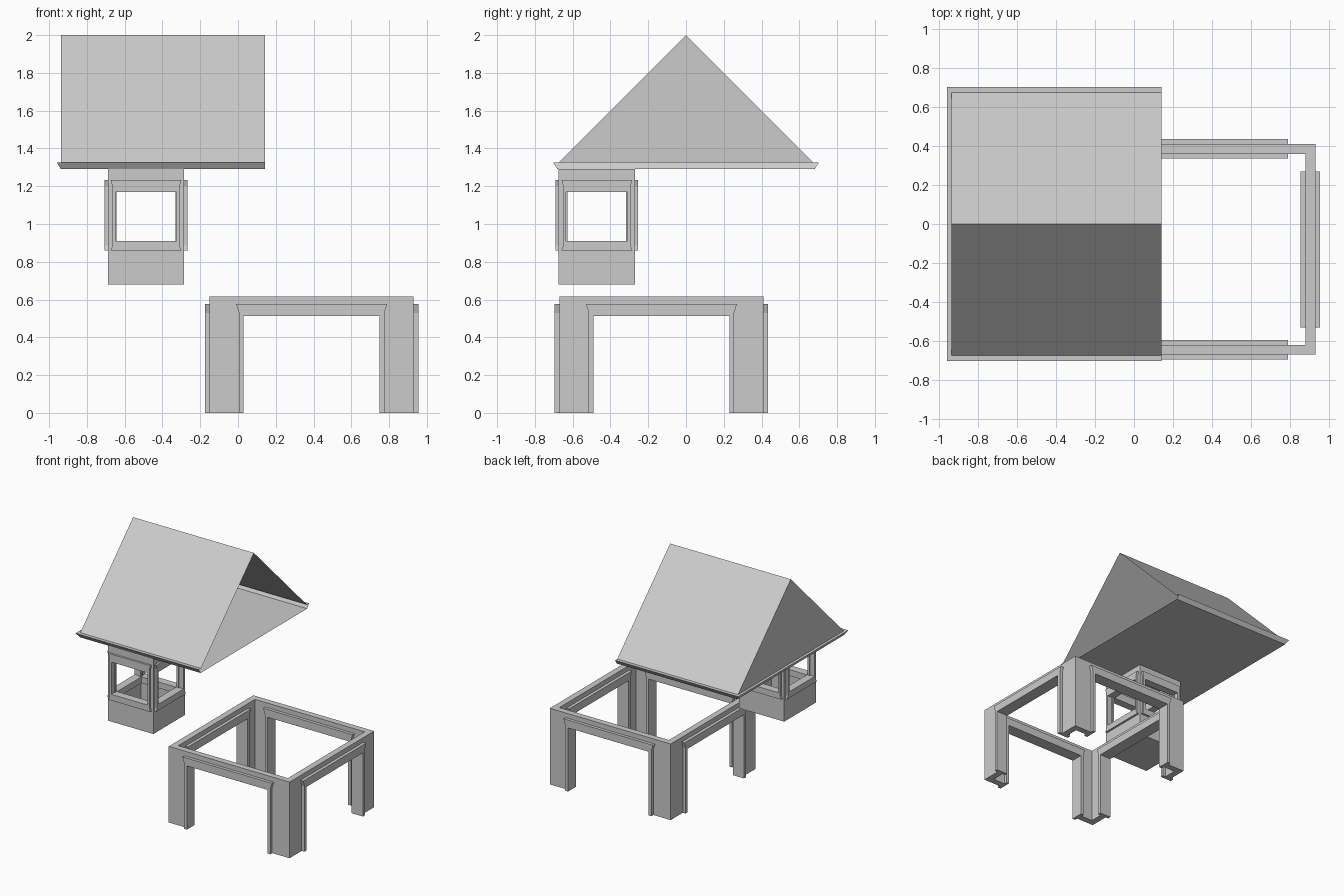
import bpy
from mathutils import Matrix, Vector
from math import pi

if "Cube" in bpy.data.objects:
    bpy.data.objects.remove(bpy.data.objects["Cube"])

stone = bpy.data.materials.new("plain grey")
stone.diffuse_color = (0.6, 0.6, 0.6, 1)
stone.use_nodes = True
stone.node_tree.nodes["Principled BSDF"].inputs["Base Color"].default_value = stone.diffuse_color


def make(name, verts, faces):
    me = bpy.data.meshes.new(name)
    me.from_pydata(verts, [], faces)
    me.materials.append(stone)
    ob = bpy.data.objects.new(name, me)
    bpy.context.collection.objects.link(ob)
    return ob


def band(name, center, outer, inner, d0, d1, closed=False, miter=0):
    """Flat strip between two outlines, thick from d0 to d1, repeated on four sides."""
    n = len(outer)
    verts = []
    for d in (d1, d0):
        for pts in (outer, inner):
            for u, z in pts:
                if miter and abs(u) == miter:
                    u = d if u > 0 else -d      # mitred corner
                verts.append(Vector((u, -d, z)))
    fo, fi, bo, bi = 0, n, 2 * n, 3 * n
    faces = []
    for i in range(n if closed else n - 1):
        j = (i + 1) % n
        faces.append((fo + i, fi + i, fi + j, fo + j))
        faces.append((bo + i, bo + j, bi + j, bi + i))
        faces.append((fi + i, bi + i, bi + j, fi + j))
        if not (miter and outer[i][0] == outer[j][0]):
            faces.append((fo + i, fo + j, bo + j, bo + i))
    if not closed:
        for i, flip in ((0, False), (n - 1, True)):
            f = (fo + i, bo + i, bi + i, fi + i)
            faces.append(f[::-1] if flip else f)
    for k, side in enumerate(("front", "right", "back", "left")):
        m = Matrix.Translation((*center, 0)) @ Matrix.Rotation(k * pi / 2, 4, 'Z')
        make(f"{side}_{name}", [m @ v for v in verts], faces)


# open portico: four walls with wide doorways and raised door frames
c = (0.39, -0.13)
h = 0.54
band("portico_wall", c,
     [(-h, 0), (-h, .615), (h, .615), (h, 0)],
     [(-.365, 0), (-.365, .52), (.365, .52), (.365, 0)], h - .05, h, miter=h)
band("door_frame", c,
     [(-.385, 0), (-.385, .53), (-.4, .577), (.4, .577), (.385, .53), (.385, 0)],
     [(-.36, 0), (-.36, .49), (-.36, .514), (.36, .514), (.36, .49), (.36, 0)],
     h - .075, h + .025)

# small turret: four walls with windows and raised window frames
c = (-0.487, -0.472)
h = 0.202
band("turret_wall", c,
     [(-h, .68), (-h, 1.29), (h, 1.29), (h, .68)],
     [(-.167, .905), (-.167, 1.175), (.167, 1.175), (.167, .905)],
     h - .03, h, closed=True, miter=h)
band("window_frame", c,
     [(-.188, .86), (-.178, .885), (-.178, 1.2), (-.188, 1.234),
      (.188, 1.234), (.178, 1.2), (.178, .885), (.188, .86)],
     [(-.162, .91), (-.162, .93), (-.162, 1.15), (-.162, 1.17),
      (.162, 1.17), (.162, 1.15), (.162, .93), (.162, .91)],
     h - .047, h + .017, closed=True)
make("turret_bottom", [(c[0] + x * h, c[1] + y * h, .68)
                       for x, y in ((-1, -1), (-1, 1), (1, 1), (1, -1))], [(0, 1, 2, 3)])

# roof shell: gable on the left, open on the right
xl, xr = -0.937, 0.142
make("roof",
     [(xl, -.675, 1.325), (xl, .675, 1.325), (xl, 0, 2),
      (xr, -.675, 1.325), (xr, .675, 1.325), (xr, 0, 2)],
     [(0, 3, 5, 2), (4, 1, 2, 5), (0, 2, 1)])

# flared eaves band with ledge and flat soffit
v = []
for lx, y, z in ((xl, .675, 1.325), (xl - .022, .703, 1.325), (xl, .68, 1.29)):
    v += [(xr, -y, z), (lx, -y, z), (lx, y, z), (xr, y, z)]
f = [(8, 9, 10, 11)]
for r in (0, 4):
    f += [(r + i, r + i + 1, r + i + 5, r + i + 4) for i in range(3)]
make("eaves", v, f)
